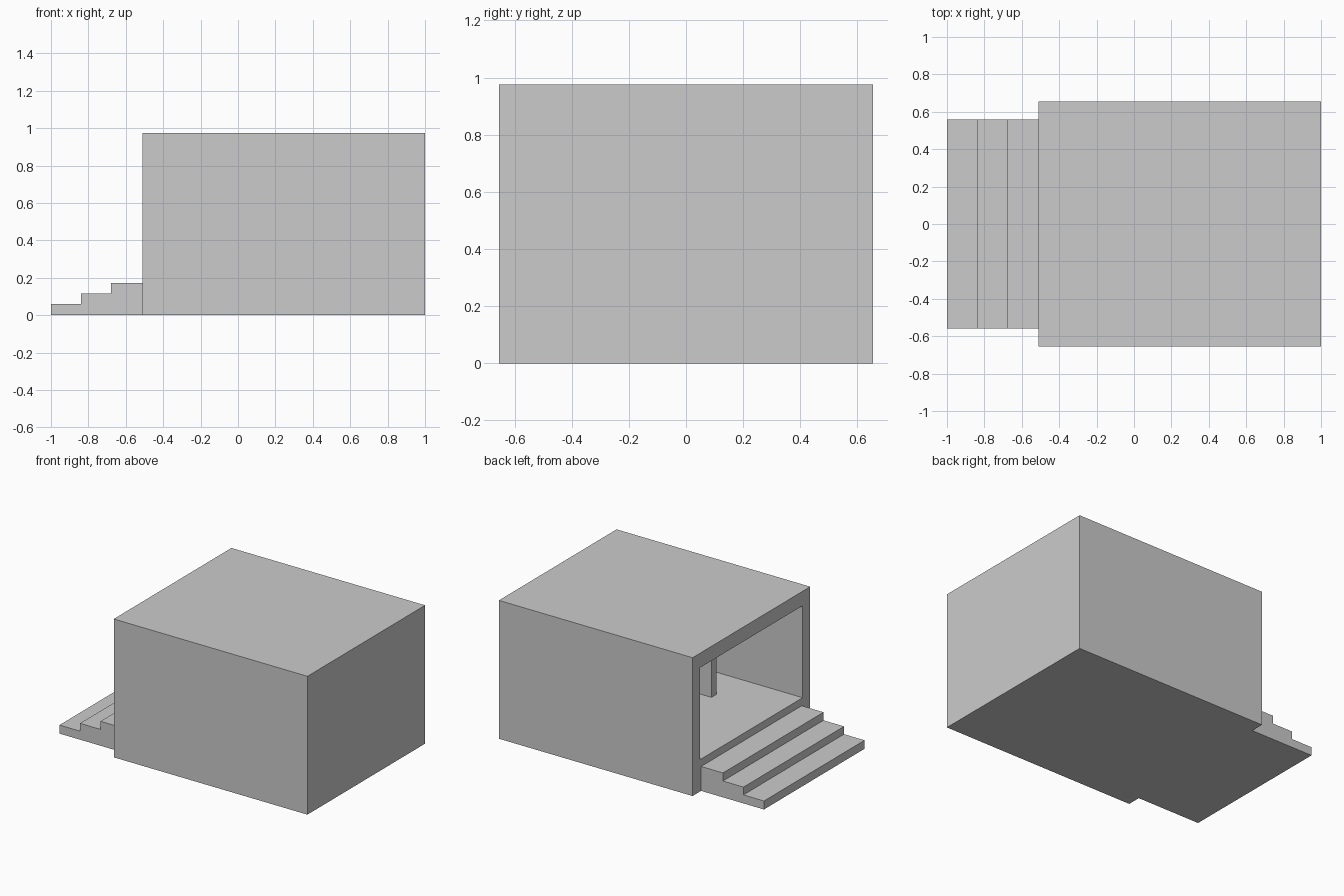
import bpy, bmesh

if "Cube" in bpy.data.objects:
    bpy.data.objects.remove(bpy.data.objects["Cube"])


def extrude_profile(name, pts, y0, y1):
    """Solid from an x-z outline, extruded along y."""
    bm = bmesh.new()
    face = bm.faces.new([bm.verts.new((x, y0, z)) for x, z in pts])
    res = bmesh.ops.extrude_face_region(bm, geom=[face])
    verts = [v for v in res["geom"] if isinstance(v, bmesh.types.BMVert)]
    bmesh.ops.translate(bm, verts=verts, vec=(0, y1 - y0, 0))
    bmesh.ops.recalc_face_normals(bm, faces=bm.faces)
    me = bpy.data.meshes.new(name)
    bm.to_mesh(me)
    bm.free()
    ob = bpy.data.objects.new(name, me)
    bpy.context.collection.objects.link(ob)
    return ob


def box(name, x, y, z):
    return extrude_profile(name, [(x[0], z[0]), (x[1], z[0]), (x[1], z[1]), (x[0], z[1])], *y)


FRONT, BACK, HALF, TOP = -0.51, 1.0, 0.655, 0.975
FLOOR, CEIL, INNER, REAR = 0.225, 0.873, 0.57, 0.91

# Room shell, hollowed out from the open end
shell = box("room_shell", (FRONT, BACK), (-HALF, HALF), (0, TOP))
cutter = box("room_cutter", (FRONT - 0.1, REAR), (-INNER, INNER), (FLOOR, CEIL))
cutter.hide_render = True
cutter.hide_set(True)
mod = shell.modifiers.new("hollow", "BOOLEAN")
mod.operation = "DIFFERENCE"
mod.solver = "EXACT"
mod.object = cutter

# Inner partition wall
box("partition_wall", (-0.03, REAR), (-0.295, -0.24), (FLOOR, CEIL))

# Entrance steps as one stepped outline
outline = [(FRONT, 0), (-1.0, 0)]
edges = [-1.0, -0.84, -0.68, FRONT]
for i, h in enumerate((0.06, 0.115, 0.172)):
    outline += [(edges[i], h), (edges[i + 1], h)]
extrude_profile("entrance_steps", outline, -0.56, 0.56)
